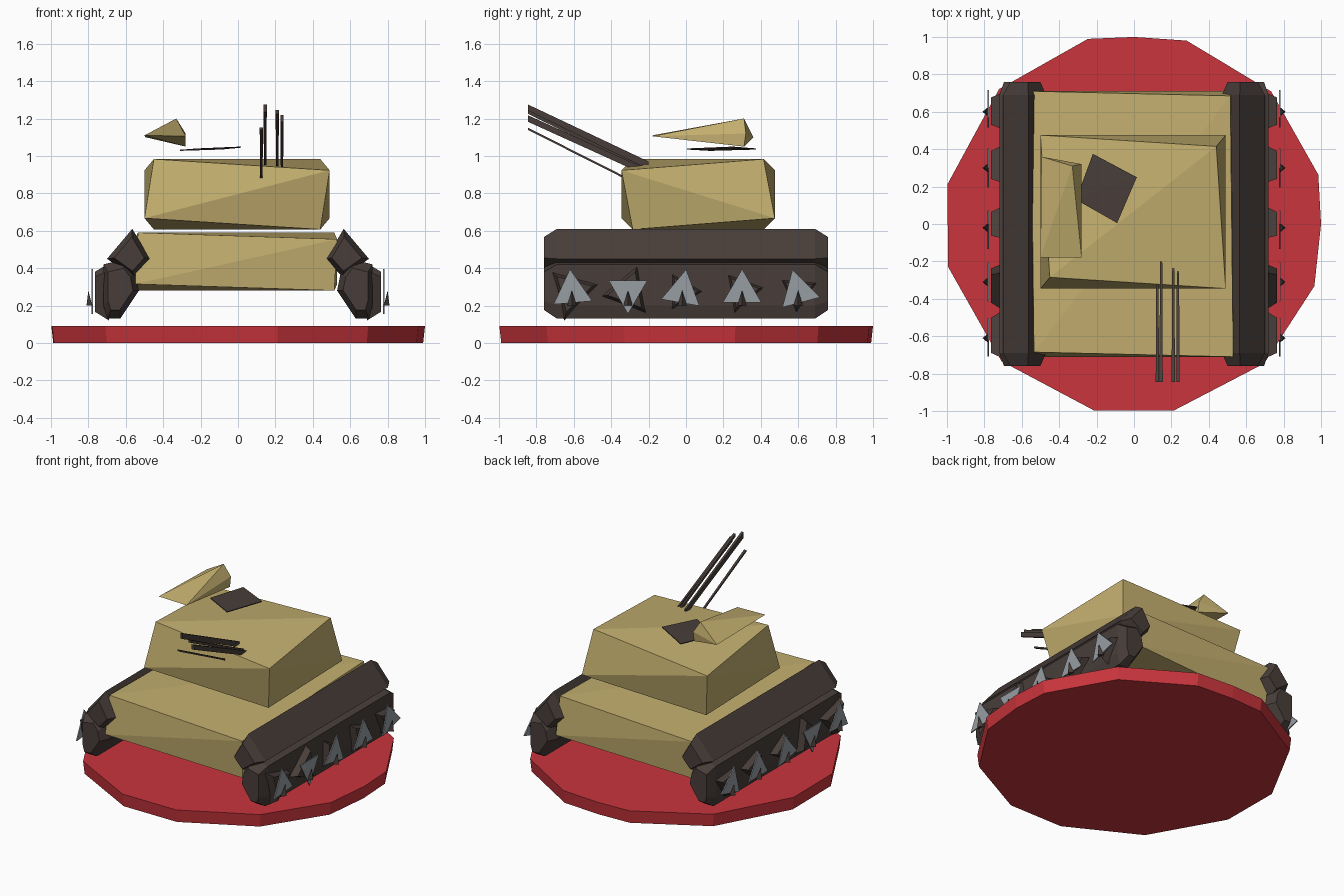
import bpy
import bmesh
from math import sin, cos, radians
from itertools import product
from mathutils import Vector

default = bpy.data.objects.get("Cube")
if default:
    bpy.data.objects.remove(default, do_unlink=True)


def make_material(name, rgb):
    mat = bpy.data.materials.new(name)
    mat.use_nodes = True
    colour = (*rgb, 1)
    mat.diffuse_color = colour
    mat.node_tree.nodes["Principled BSDF"].inputs["Base Color"].default_value = colour
    return mat


red = make_material("red", (.58, .035, .045))
sand = make_material("sand", (.55, .43, .16))
brown = make_material("dark brown", (.065, .048, .042))
grey = make_material("steel grey", (.31, .34, .37))


def solid(name, points, material):
    """Flat-shaded convex block spanned by its corner points."""
    bm = bmesh.new()
    for point in points:
        bm.verts.new(point)
    bmesh.ops.convex_hull(bm, input=bm.verts[:])
    loose = [v for v in bm.verts if not v.link_faces]
    bmesh.ops.delete(bm, geom=loose, context='VERTS')
    bmesh.ops.recalc_face_normals(bm, faces=bm.faces[:])
    mesh = bpy.data.meshes.new(name)
    bm.to_mesh(mesh)
    bm.free()
    mesh.materials.append(material)
    obj = bpy.data.objects.new(name, mesh)
    bpy.context.collection.objects.link(obj)
    return obj


def twisted_box(name, centre, half, inset, material):
    """Box whose alternate corners are pulled in sideways or in height."""
    points = []
    for signs in product((-1, 1), repeat=3):
        corner = Vector(s * h for s, h in zip(signs, half))
        if signs[0] * signs[1] * signs[2] > 0:
            corner.x -= signs[0] * inset.x
            corner.y -= signs[1] * inset.y
        else:
            corner.z -= signs[2] * inset.z
        points.append(Vector(centre) + corner)
    return solid(name, points, material)


def track_bar(name, profile, side, reach, bevel):
    """Cross-section run along the side with narrowed ends."""
    middle = sum((Vector(p) for p in profile), Vector((0, 0))) / len(profile)
    points = []
    for end in (-1, 1):
        for corner in profile:
            full = Vector(corner)
            small = middle.lerp(full, .7)
            points.append((side * full.x, end * (reach - bevel), full.y))
            points.append((side * small.x, end * reach, small.y))
    return solid(name, points, brown)


def triangle(x, y, z, radius, turn):
    """Upright triangle facing sideways."""
    angles = [radians(turn + step * 120) for step in range(3)]
    return [(x, y + radius * cos(a), z + radius * sin(a)) for a in angles]


# Display base
rim = (0, 15, 44, 74, 90, 104, 135, 168, 193, 226, 258, 282, 313, 341)
base_points = []
for height, scale in ((0, .99), (.09, 1)):
    for angle in map(radians, rim):
        x, y = (max(-1, min(1, f(angle) * 1.02)) for f in (cos, sin))
        base_points.append((x * scale, y * scale, height))
solid("display_base", base_points, red)

# Hull and turret
twisted_box("hull", (-.01, 0, .435), (.54, .71, .155), Vector((.015, .025, .035)), sand)
twisted_box("turret", (-.005, .065, .795), (.495, .41, .188), Vector((.05, .06, .06)), sand)

# Tracks with road wheels
upper = [(.565, .61), (.47, .45), (.56, .35), (.70, .45)]
lower = [(.53, .28), (.55, .38), (.63, .13), (.70, .13), (.72, .2), (.72, .42), (.6, .45)]
wheels = [(-.61, 95, .16), (-.31, -90, .16), (-.02, 80, .12), (.3, 90, .13), (.6, 105, .12)]

for side, label in ((1, "left"), (-1, "right")):
    track_bar(label + "_upper_track", upper, side, .76, .07)
    track_bar(label + "_lower_track", lower, side, .76, .07)
    for number, (y, turn, size) in enumerate(wheels, start=1):
        tag = f"{label}_wheel_{number}"
        back = triangle(side * .69, y, .275, size, turn + 40)
        front = triangle(side * .765, y, .275, size * .7, turn + 40)
        solid(tag + "_hub", back + front, brown)
        plate = triangle(side * .775, y, .275, .12, turn)
        face = triangle(side * .783, y, .275, .12, turn)
        solid(tag + "_plate", plate + face, grey)
        # Thin upright axle spike
        spike = [(side * x, y + dy, z) for x, dy, z in
                 ((.78, -.025, .2), (.78, .025, .2), (.81, 0, .2), (.8, 0, .28))]
        solid(tag + "_spike", spike, brown)

# Roof hatch plate
hatch = [(-.22, .375, 1.04), (.015, .25, 1.05), (-.09, .005, 1.04), (-.31, .13, 1.033)]
solid("hatch_plate", hatch + [(x, y, z - .006) for x, y, z in hatch], brown)

# Raised hatch lid
lid = [(-.5, -.18, 1.11), (-.28, -.18, 1.105), (-.33, .31, 1.2),
       (-.28, .32, 1.12), (-.28, .31, 1.05), (-.495, .36, 1.1)]
solid("hatch_lid", lid, sand)

# Blade-like gun barrels: x, rear y, rear z, muzzle z, depth
guns = [(.145, -.2, .95, 1.255, .04), (.235, -.25, .93, 1.2, .035),
        (.21, -.22, .93, 1.235, .02), (.125, -.32, .88, 1.145, .012)]
for number, (x, rear, low, high, depth) in enumerate(guns, start=1):
    blade = []
    for y, z, width in ((rear, low, .006), (-.845, high, .009)):
        for dx, dz in product((-1, 1), repeat=2):
            blade.append((x + dx * width, y, z + dz * depth / 2))
    solid(f"gun_barrel_{number}", blade, brown)
